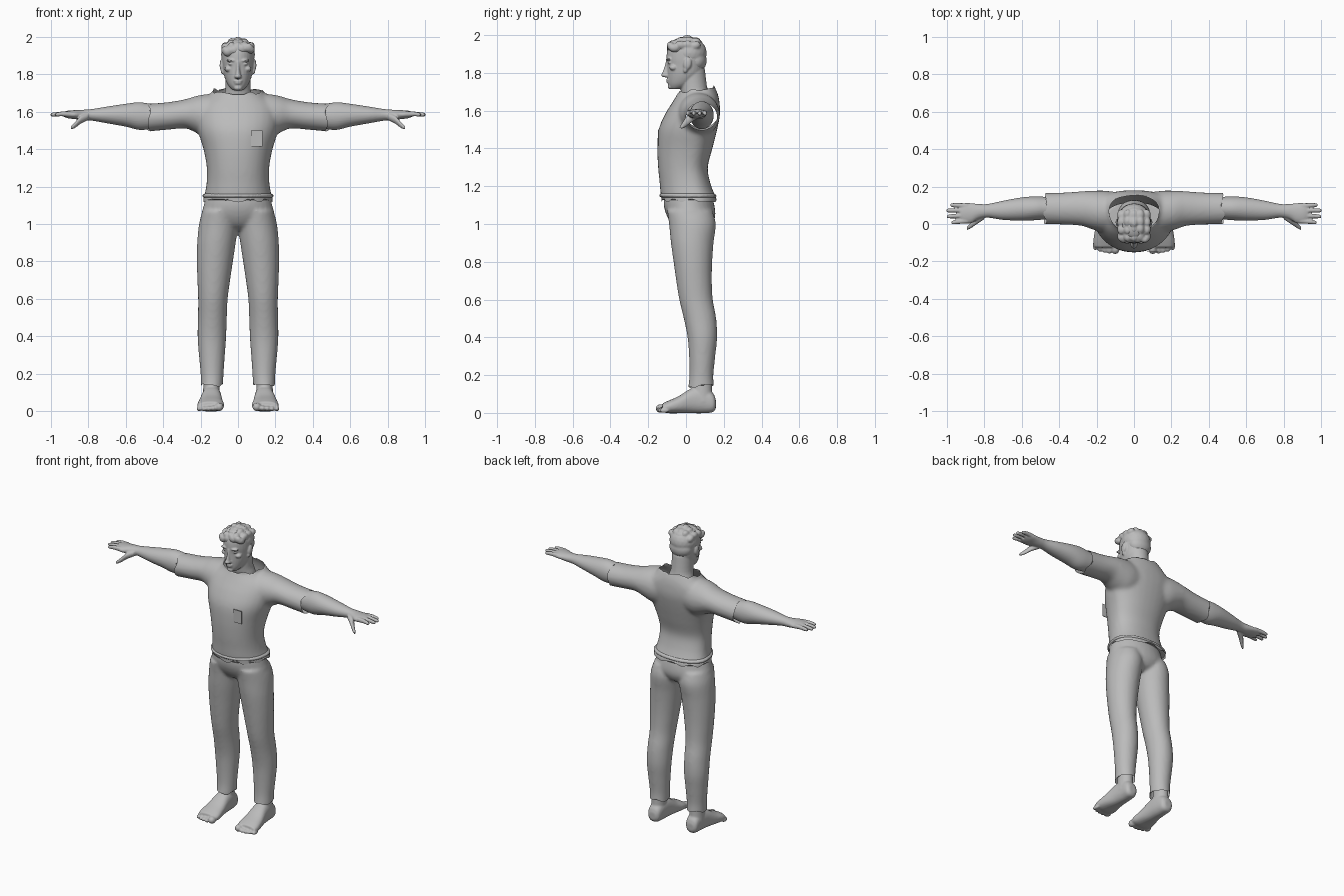
import bpy, bmesh, math, random
from mathutils import Matrix, Vector

random.seed(4)
grey = bpy.data.materials.new("plain_grey")
grey.diffuse_color = (0.5, 0.5, 0.5, 1)


def spline(rows, steps=4):
    """Smoothly interpolate section rows."""
    out = []
    n = len(rows)
    for i in range(n - 1):
        p0, p1, p2, p3 = (rows[max(0, min(n - 1, j))] for j in (i - 1, i, i + 1, i + 2))
        for k in range(steps):
            t = k / steps
            out.append([0.5 * (2 * b + (c - a) * t + (2 * a - 5 * b + 4 * c - d) * t * t
                               + (3 * b - a - 3 * c + d) * t ** 3)
                        for a, b, c, d in zip(p0, p1, p2, p3)])
    return out + [list(rows[-1])]


def tube(bm, axis, rows, bias=0.5, power=1.0, n=32):
    """Closed loft along an axis; each row is (position, a0, a1, b0, b1)."""
    rings = []
    for t, a0, a1, b0, b1 in spline(rows):
        mid = b0 + (b1 - b0) * bias
        ring = []
        for i in range(n):
            c, s = math.cos(math.tau * i / n), math.sin(math.tau * i / n)
            c = math.copysign(abs(c) ** power, c)
            s = math.copysign(abs(s) ** power, s)
            a = (a0 + a1) / 2 + (a1 - a0) / 2 * c
            b = mid + (b1 - mid if s > 0 else mid - b0) * s
            ring.append(bm.verts.new({'x': (t, a, b), 'y': (a, t, b), 'z': (a, b, t)}[axis]))
        rings.append(ring)
    for r0, r1 in zip(rings, rings[1:]):
        for i in range(n):
            j = (i + 1) % n
            bm.faces.new((r0[i], r0[j], r1[j], r1[i]))
    bm.faces.new(rings[0][::-1])
    bm.faces.new(rings[-1])


def ball(bm, centre, radii, tilt=0.0):
    m = Matrix.Translation(centre) @ Matrix.Rotation(tilt, 4, 'X') @ Matrix.Diagonal((*radii, 1))
    bmesh.ops.create_icosphere(bm, subdivisions=3, radius=1, matrix=m)


def fuse(name, bm, voxel, smooth, mirror=False, cuts=(), ripple=0.0):
    """Fuse overlapping volumes into one smooth skin, then trim open ends."""
    bmesh.ops.recalc_face_normals(bm, faces=bm.faces)
    me = bpy.data.meshes.new(name)
    bm.to_mesh(me)
    bm.free()
    ob = bpy.data.objects.new(name, me)
    bpy.context.collection.objects.link(ob)
    if mirror:
        mod = ob.modifiers.new("mirror", 'MIRROR')
        mod.use_mirror_merge = False
    mod = ob.modifiers.new("fuse", 'REMESH')
    mod.mode = 'VOXEL'
    mod.voxel_size = voxel
    mod = ob.modifiers.new("smooth", 'SMOOTH')
    mod.factor = 0.5
    mod.iterations = smooth
    new = bpy.data.meshes.new_from_object(ob.evaluated_get(bpy.context.evaluated_depsgraph_get()))
    ob.modifiers.clear()
    ob.data = new
    bm = bmesh.new()
    bm.from_mesh(new)
    for co, no in cuts:
        bmesh.ops.bisect_plane(bm, geom=bm.verts[:] + bm.edges[:] + bm.faces[:],
                               plane_co=co, plane_no=no, clear_outer=True)
        for v in bm.verts:
            if abs((v.co - Vector(co)).dot(Vector(no).normalized())) < 1e-5:
                v.co += Vector(no) * ripple * math.sin(55 * v.co.y + 40 * v.co.x + 30 * v.co.z)
    bm.to_mesh(new)
    bm.free()
    new.materials.clear()
    new.materials.append(grey)
    for p in new.polygons:
        p.use_smooth = True
        p.material_index = 0
    return ob


# Shirt: torso and both sleeves, open at hem, cuffs and collar
bm = bmesh.new()
tube(bm, 'z', [(1.08, -.185, .185, -.13, .165), (1.13, -.187, .187, -.13, .163),
               (1.16, -.178, .178, -.135, .15), (1.22, -.168, .168, -.14, .128),
               (1.30, -.167, .167, -.148, .115), (1.40, -.185, .185, -.152, .14),
               (1.50, -.215, .215, -.145, .165), (1.58, -.225, .225, -.112, .18),
               (1.64, -.21, .21, -.075, .178), (1.69, -.15, .15, -.045, .168),
               (1.75, -.11, .11, -.02, .14)], bias=0.62, power=0.92)
tube(bm, 'x', [(.06, -.03, .165, 1.48, 1.69), (.15, -.045, .178, 1.46, 1.695),
               (.22, -.03, .178, 1.485, 1.685), (.28, -.01, .175, 1.51, 1.667),
               (.38, -.003, .168, 1.503, 1.65), (.52, 0, .165, 1.49, 1.64)])
fuse("shirt", bm, 0.011, 8, True,
     [((0, 0, 1.125), (0, 0, -1)), ((.475, 0, 0), (1, 0, 0)), ((-.475, 0, 0), (-1, 0, 0)),
      ((0, .06, 1.71), (0, -.15, 1))], ripple=0.009)

# Hem fold around the bottom of the shirt
bm = bmesh.new()
tube(bm, 'z', [(1.138, -.181, .181, -.126, .156), (1.146, -.19, .19, -.14, .162),
               (1.156, -.189, .189, -.141, .158), (1.164, -.174, .174, -.13, .144)],
     bias=0.62, power=0.92)
fuse("shirt_hem_fold", bm, 0.007, 2)

# Chest patch
bm = bmesh.new()
bmesh.ops.create_cube(bm, size=1, matrix=Matrix.Translation((.1, -.146, 1.457))
                      @ Matrix.Diagonal((.06, .004, .086, 1)))
me = bpy.data.meshes.new("chest_patch")
bm.to_mesh(me)
bm.free()
me.materials.append(grey)
bpy.context.collection.objects.link(bpy.data.objects.new("chest_patch", me))

# Trousers: pelvis and both legs
bm = bmesh.new()
tube(bm, 'z', [(.965, -.06, .06, -.02, .08), (.99, -.13, .13, -.065, .13),
               (1.04, -.192, .192, -.1, .155), (1.10, -.183, .183, -.118, .15),
               (1.17, -.165, .165, -.115, .13)])
tube(bm, 'z', [(.09, .082, .197, .008, .148), (.14, .08, .198, .012, .148),
               (.20, .077, .2, .018, .145), (.30, .07, .209, .016, .155),
               (.40, .063, .216, .008, .165), (.50, .06, .214, -.012, .16),
               (.60, .055, .213, -.036, .142), (.70, .042, .217, -.052, .137),
               (.80, .027, .22, -.066, .139), (.90, .012, .218, -.08, .146),
               (1.0, 0, .208, -.09, .158), (1.07, .01, .19, -.1, .14)])
fuse("trousers", bm, 0.01, 6, True, [((0, 0, .135), (0, .1, -1))], ripple=0.006)

# Feet with ankles and toes
bm = bmesh.new()
tube(bm, 'y', [(.158, .12, .165, .025, .07), (.142, .1, .183, .004, .105),
               (.09, .092, .188, -.002, .135), (.03, .088, .195, -.002, .13),
               (-.04, .08, .21, -.002, .088), (-.09, .074, .217, -.002, .066),
               (-.125, .08, .212, .004, .05)], power=0.85)
tube(bm, 'z', [(.06, .095, .19, .03, .145), (.12, .098, .186, .03, .138),
               (.25, .1, .18, .04, .135)])
for i in range(5):
    r = .023 if i == 0 else .0165 - .001 * i
    ball(bm, (.1 + .006 * (i > 0) + .0255 * i, -.134 + .0012 * i * i, r),
         (r, .027, r))
feet = fuse("feet", bm, 0.006, 3, True)

# Arms with hands
bm = bmesh.new()
tube(bm, 'x', [(.38, .03, .14, 1.525, 1.635), (.47, .025, .145, 1.507, 1.643),
               (.53, .02, .147, 1.503, 1.65), (.60, .018, .142, 1.52, 1.642),
               (.70, .022, .124, 1.538, 1.627), (.78, .034, .107, 1.552, 1.614),
               (.83, .026, .107, 1.555, 1.61), (.87, .004, .111, 1.56, 1.608),
               (.905, .004, .111, 1.564, 1.606), (.93, .015, .1, 1.572, 1.6)])
for y0, y1, tip in ((.016, .008, .975), (.046, .04, .998), (.073, .072, 1.0), (.098, .101, .98)):
    tube(bm, 'x', [(.89, y0 - .013, y0 + .013, 1.572, 1.602),
                   (.94, (y0 + y1) / 2 - .012, (y0 + y1) / 2 + .012, 1.575, 1.601),
                   (tip - .008, y1 - .01, y1 + .01, 1.574, 1.595),
                   (tip + .002, y1 - .005, y1 + .005, 1.579, 1.59)], n=16)
tube(bm, 'x', [(.80, .025, .07, 1.555, 1.595), (.84, -.002, .04, 1.535, 1.578),
               (.87, -.022, .008, 1.513, 1.545), (.893, -.034, -.015, 1.503, 1.522)], n=16)
fuse("arms", bm, 0.0048, 2, True)

# Head: neck, skull, nose, brows, lips and ears
bm = bmesh.new()
tube(bm, 'z', [(1.6, -.085, .085, -.01, .13), (1.67, -.08, .08, -.02, .125),
               (1.72, -.068, .068, -.03, .112), (1.82, -.066, .066, -.04, .1)])
tube(bm, 'z', [(1.714, -.025, .025, -.08, -.04), (1.728, -.042, .042, -.091, .01),
               (1.75, -.058, .058, -.096, .045), (1.79, -.074, .074, -.099, .085),
               (1.84, -.082, .082, -.1, .1), (1.88, -.086, .086, -.103, .106),
               (1.93, -.083, .083, -.097, .1), (1.97, -.06, .06, -.07, .08),
               (1.985, -.03, .03, -.04, .05)], bias=0.55)
tube(bm, 'z', [(1.777, -.014, .014, -.122, -.08), (1.788, -.02, .02, -.133, -.08),
               (1.80, -.014, .014, -.126, -.08), (1.84, -.009, .009, -.112, -.08),
               (1.87, -.012, .012, -.106, -.08)], n=16)
ball(bm, (0, -.094, 1.763), (.024, .012, .006))
ball(bm, (0, -.092, 1.752), (.02, .012, .006))
ball(bm, (0, -.083, 1.727), (.022, .014, .014))
for s in (-1, 1):
    ball(bm, (s * .037, -.091, 1.873), (.026, .015, .007))
    ball(bm, (s * .038, -.086, 1.855), (.015, .012, .007))
    ball(bm, (s * .05, -.066, 1.828), (.022, .022, .016))
    ball(bm, (s * .088, .008, 1.848), (.01, .021, .032), -.2)
    ball(bm, (s * .084, -.002, 1.818), (.008, .012, .018), -.2)
fuse("head", bm, 0.0048, 2)

# Hair: cap, nape and wavy locks on top
bm = bmesh.new()
ball(bm, (0, .018, 1.905), (.091, .092, .084))
ball(bm, (0, .052, 1.865), (.079, .058, .062))
for row in range(4):
    for col in range(5):
        x = -.068 + .034 * col
        y = -.065 + .038 * row
        z = 1.975 - 5.5 * x * x - 4 * (y - .005) ** 2 + random.uniform(-.004, .004)
        ball(bm, (x, y, z), (.022, .03, .022), random.uniform(-.4, .4))
for x in (-.055, -.02, .02, .055):
    ball(bm, (x, -.08, 1.93 + .2 * x), (.026, .02, .026), .4)
fuse("hair", bm, 0.006, 3)
